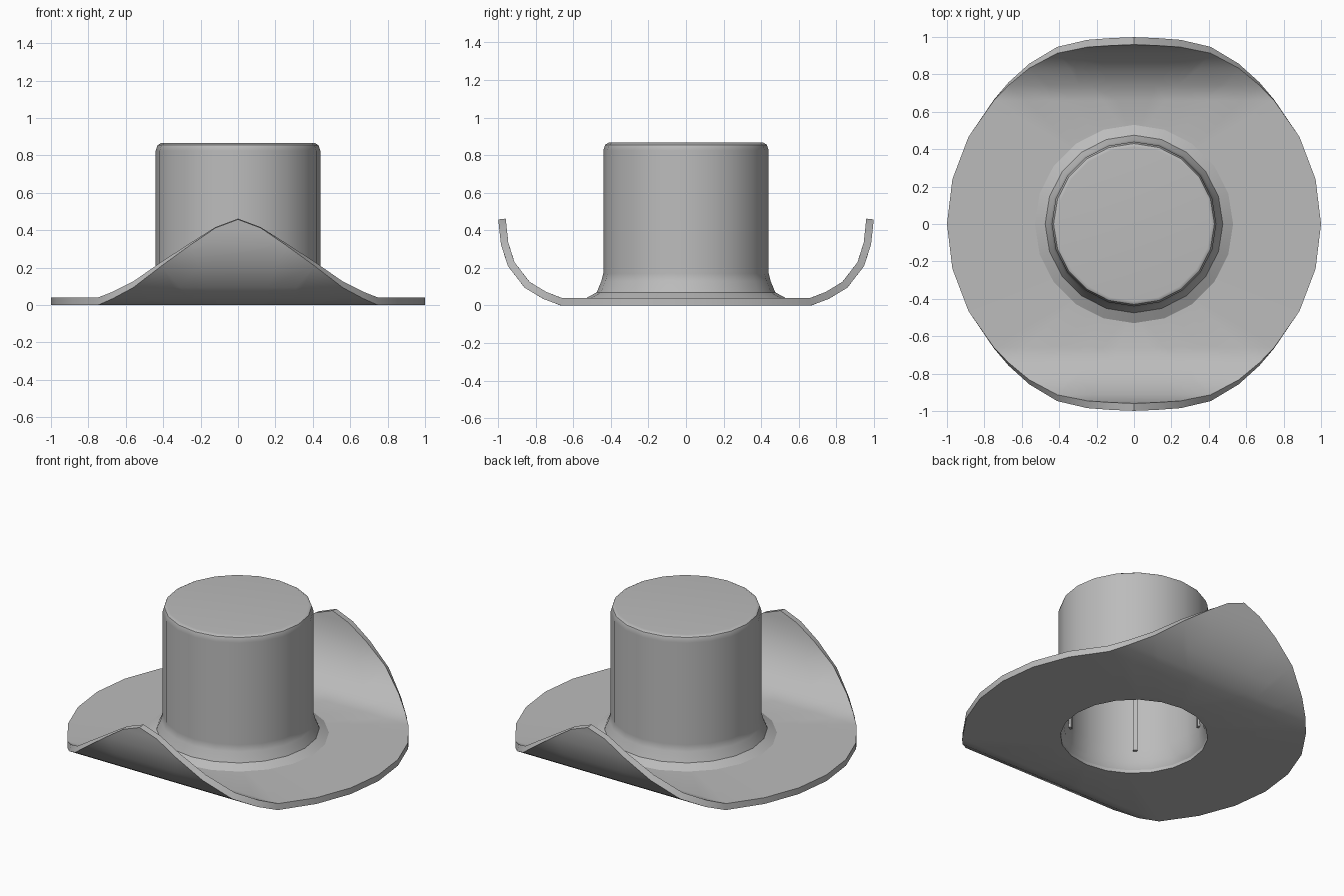
import bpy
import bmesh
from math import cos, sin, pi, radians, hypot
from mathutils import Matrix

cube = bpy.data.objects.get("Cube")
if cube:
    bpy.data.objects.remove(cube)

grey = bpy.data.materials.new("plain_grey")
grey.use_nodes = True
colour = (0.5, 0.5, 0.5, 1)
grey.diffuse_color = colour
grey.node_tree.nodes["Principled BSDF"].inputs["Base Color"].default_value = colour


def make_object(name, bm):
    mesh = bpy.data.meshes.new(name)
    bm.to_mesh(mesh)
    bm.free()
    mesh.materials.append(grey)
    obj = bpy.data.objects.new(name, mesh)
    bpy.context.collection.objects.link(obj)
    bpy.ops.object.select_all(action="DESELECT")
    obj.select_set(True)
    bpy.context.view_layer.objects.active = obj
    return obj


def smooth(obj):
    bpy.ops.object.shade_smooth_by_angle(angle=radians(32))
    mod = obj.modifiers.new("even_shading", "WEIGHTED_NORMAL")
    mod.keep_sharp = True


def add_loop(bm, points):
    verts = [bm.verts.new((x, y, 0)) for x, y in points]
    return [bm.edges.new((v, verts[i - 1])) for i, v in enumerate(verts)]


def ring(radius, count):
    return [(radius * cos(2 * pi * i / count), radius * sin(2 * pi * i / count))
            for i in range(count)]


# Curl section (y, z) and the half width of the brim at each station
curl = [(.663, .02), (.75, .053), (.845, .11), (.93, .22), (.965, .33), (.979, .46)]
widths = [.749, .67, .56, .41, .25, 0]
lengths = [curl[0][0]]
for (y0, z0), (y1, z1) in zip(curl, curl[1:]):
    lengths.append(lengths[-1] + hypot(y1 - y0, z1 - z0))


def roll(v):
    """Move a point of the flat brim onto the curl section."""
    s, side = abs(v.co.y), 1 if v.co.y > 0 else -1
    v.co.z = curl[0][1]
    for i in range(len(curl) - 1):
        if s > lengths[i]:
            t = min(1, (s - lengths[i]) / (lengths[i + 1] - lengths[i]))
            (y0, z0), (y1, z1) = curl[i], curl[i + 1]
            v.co.y = side * (y0 + t * (y1 - y0))
            v.co.z = z0 + t * (z1 - z0)


# Brim: flat outline with a round hole, cut into strips, then rolled up
quarter = ring(1, 26)[:3] + list(zip(widths, lengths))
quarter.insert(-1, (.12, lengths[-1] - .045))
half = quarter + [(-x, y) for x, y in quarter[-2::-1]]
outline = half + [(x, -y) for x, y in half[-2:0:-1]]
bm = bmesh.new()
edges = add_loop(bm, outline) + add_loop(bm, ring(.43, 20))
bmesh.ops.triangle_fill(bm, use_beauty=True, edges=edges, normal=(0, 0, 1))
for s in lengths[:-1]:
    for side in (1, -1):
        bmesh.ops.bisect_plane(bm, geom=bm.verts[:] + bm.edges[:] + bm.faces[:],
                               dist=1e-5, plane_co=(0, s * side, 0), plane_no=(0, 1, 0))
for v in bm.verts:
    roll(v)
bmesh.ops.recalc_face_normals(bm, faces=bm.faces[:])
brim = make_object("brim", bm)
solid = brim.modifiers.new("thickness", "SOLIDIFY")
solid.thickness = .04
solid.offset = 0
solid.use_even_offset = True
bpy.ops.object.modifier_apply(modifier=solid.name)
smooth(brim)

# Crown: hollow turned shell with a flared foot
profile = [(0, .825), (.4, .825), (.4, .16), (.41, .06), (.43, .02),
           (.53, .04), (.475, .07), (.45, .13), (.44, .17), (.44, .825),
           (.43, .855), (.412, .866), (0, .866)]
bm = bmesh.new()
verts = [bm.verts.new((r, 0, z)) for r, z in profile]
path = [bm.edges.new(pair) for pair in zip(verts, verts[1:])]
bmesh.ops.spin(bm, geom=verts + path, cent=(0, 0, 0), axis=(0, 0, 1),
               angle=2 * pi, steps=20, use_merge=False)
bmesh.ops.remove_doubles(bm, verts=bm.verts[:], dist=1e-4)
bmesh.ops.recalc_face_normals(bm, faces=bm.faces[:])
smooth(make_object("crown", bm))

# Five thin ribs down the inner wall of the crown
bm = bmesh.new()
for i in range(5):
    turn = Matrix.Rotation(radians(13 + 72 * i), 4, "Z")
    place = Matrix.Translation((.397, 0, .48)) @ Matrix.Diagonal((.026, .026, .7, 1))
    bmesh.ops.create_cube(bm, size=1, matrix=turn @ place)
make_object("inner_ribs", bm)
